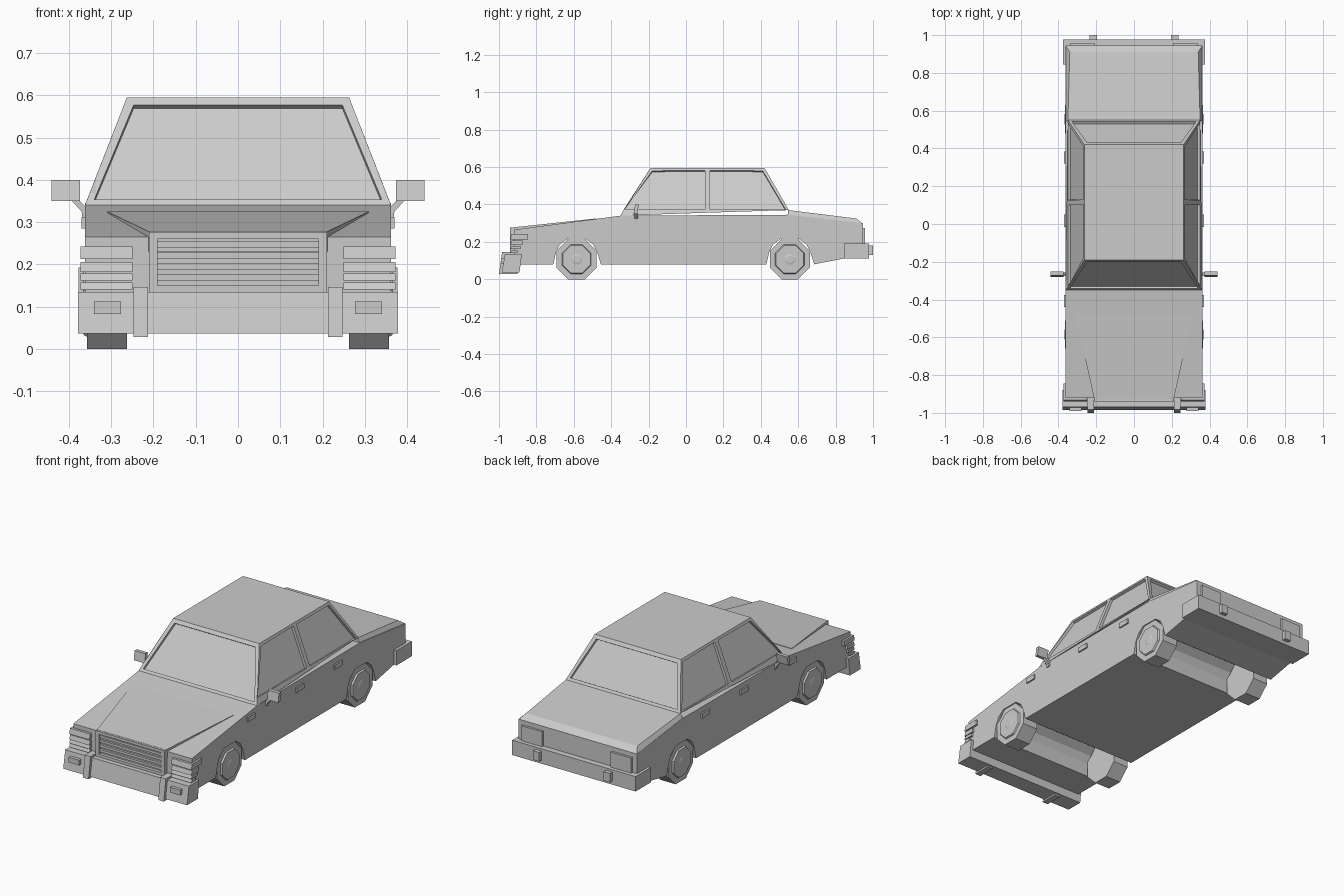
import bpy, bmesh, math

if "Cube" in bpy.data.objects:
    bpy.data.objects.remove(bpy.data.objects["Cube"])

def add_mesh(name, verts, faces, mirror=False):
    me = bpy.data.meshes.new(name)
    bm = bmesh.new()
    vs = [bm.verts.new(v) for v in verts]
    for f in faces:
        bm.faces.new([vs[i] for i in f])
    bmesh.ops.recalc_face_normals(bm, faces=bm.faces)
    bm.to_mesh(me)
    bm.free()
    ob = bpy.data.objects.new(name, me)
    bpy.context.collection.objects.link(ob)
    if mirror:
        ob.modifiers.new("Mirror", 'MIRROR').use_mirror_merge = False
    return ob

def loft(name, a, b, mirror=False):
    """Solid between two matching loops."""
    n = len(a)
    faces = [tuple(range(n)), tuple(range(2 * n - 1, n - 1, -1))]
    faces += [(i, (i + 1) % n, n + (i + 1) % n, n + i) for i in range(n)]
    return add_mesh(name, a + b, faces, mirror)

def side_prism(name, pts, x0, x1, mirror=False):
    """Extrude a (y, z) profile along x."""
    return loft(name, [(x0, y, z) for y, z in pts], [(x1, y, z) for y, z in pts], mirror)

def box(name, x0, x1, y0, y1, z0, z1, mirror=False):
    return side_prism(name, [(y0, z0), (y1, z0), (y1, z1), (y0, z1)], x0, x1, mirror)

W = 0.362

# Lower body with wheel arches running across
def arch(c):
    return [(c - .125, .08), (c - .11, .145), (c - .09, .185), (c - .05, .215),
            (c + .05, .215), (c + .09, .185), (c + .11, .145), (c + .13, .08)]

FRONT, REAR = -0.585, 0.555
profile = [(-.92, .08)] + arch(FRONT) + arch(REAR) + [
    (.84, .11), (.945, .11), (.945, .30), (.545, .345), (-.35, .34), (-.92, .265)]
side_prism("body", profile, -W, W)

# Raised boot deck with sloping shoulders
loft("boot_deck",
     [(-W, .545, .34), (W, .545, .34), (W, .945, .298), (-W, .945, .298)],
     [(-.35, .545, .37), (.35, .545, .37), (.34, .91, .325), (-.34, .91, .325)])

# Raised bonnet centre
loft("bonnet_centre",
     [(-.21, -.93, .23), (.21, -.93, .23), (.31, -.48, .30), (-.31, -.48, .30)],
     [(-.21, -.93, .277), (.21, -.93, .277), (.31, -.48, .325), (-.31, -.48, .325)])

# Cabin with recessed windows
M = 0.115
belt = [(-.35, .34, W), (M, .356, .356), (.55, .37, .35)]
roof = [(-.19, .595, .263), (M, .595, .263), (.42, .595, .263)]
verts = [(s * x, y, z) for s in (-1, 1) for row in (belt, roof) for y, z, x in row]
cabin = add_mesh("cabin", verts, [
    (0, 1, 4, 3), (1, 2, 5, 4), (6, 7, 10, 9), (7, 8, 11, 10),
    (0, 6, 9, 3), (2, 8, 11, 5), (3, 4, 10, 9), (4, 5, 11, 10),
    (0, 1, 7, 6), (1, 2, 8, 7)])
bm = bmesh.new()
bm.from_mesh(cabin.data)
bm.faces.ensure_lookup_table()
sides, screens = [bm.faces[i] for i in range(4)], [bm.faces[i] for i in (4, 5)]
bmesh.ops.inset_individual(bm, faces=sides, thickness=.019, depth=0)
bmesh.ops.inset_individual(bm, faces=screens, thickness=.027, depth=0)
# Drop the side sill corner frames to a level waistline at z = 0.37
for f in sides:
    for v in f.verts:
        if v.co.z < .45:
            s = math.copysign(1, v.co.x)
            v.co.x, v.co.z = s * (W - (.372 - .34) * .388), .372
for f in sides + screens:
    offset = f.normal * -.014
    bmesh.ops.inset_individual(bm, faces=[f], thickness=.0005, depth=0)
    for v in f.verts:
        v.co += offset
bm.to_mesh(cabin.data)
bm.free()

# Eight-sided wheels with a raised rim and domed hub
def octagon(x, c, r):
    return [(x, c + r * math.cos(math.radians(22.5 + 45 * i)),
             .107 + r * math.sin(math.radians(22.5 + 45 * i))) for i in range(8)]

for label, c in (("front", FRONT), ("rear", REAR)):
    loft(label + "_tyre", octagon(.263, c, .116), octagon(.357, c, .116), True)
    loft(label + "_rim", octagon(.35, c, .088), octagon(.366, c, .08), True)
    loft(label + "_hub", octagon(.36, c, .055), octagon(.369, c, .02), True)

# Grille: frame bars, recessed back and slats
box("grille_back", -.2, .2, -.925, -.9, .12, .26)
box("grille_frame_top", -.21, .21, -.942, -.9, .26, .276)
box("grille_frame_bottom", -.21, .21, -.942, -.9, .12, .15)
box("grille_frame_side", .19, .21, -.942, -.9, .15, .26, True)
for i in range(4):
    z = .162 + i * .026
    box("grille_slat", -.19, .19, -.937, -.92, z, z + .014)

# Wrap-round headlamp ribs
for top, h, back in ((.242, .029, -.845), (.206, .024, -.875),
                     (.178, .016, -.885), (.157, .016, -.9)):
    side_prism("headlamp_rib", [(-.94, top - h), (back, top - h), (back, top), (-.933, top)],
               .25, .373, True)

# Front bumper, guards and indicators
side_prism("front_bumper", [(-.985, .037), (-.89, .037), (-.878, .135), (-.968, .135)], -.378, .378)
side_prism("front_bumper_guard", [(-1, .028), (-.9, .028), (-.9, .147), (-.983, .147)], .213, .247, True)
box("front_indicator", .277, .341, -.99, -.96, .083, .112, True)

# Rear bumper, guards and tail lamps
box("rear_bumper", -.377, .377, .845, .978, .11, .192)
box("rear_bumper_guard", .197, .235, .96, 1.0, .13, .18, True)
box("tail_lamp", .21, .335, .92, .957, .19, .275, True)

# Door handles and side marker
for y in (-.44, -.015, .32):
    box("door_handle", .35, .37, y, y + .065, .285, .312, True)

# Door mirrors on bent arms
side_prism("door_mirror", [(-.28, .35), (-.262, .35), (-.252, .40), (-.272, .40)], .374, .441, True)
arm = [(.35, .31), (.368, .31), (.37, .325), (.395, .352), (.376, .352), (.355, .33)]
loft("mirror_arm", [(x, -.276, z) for x, z in arm], [(x, -.256, z) for x, z in arm], True)
